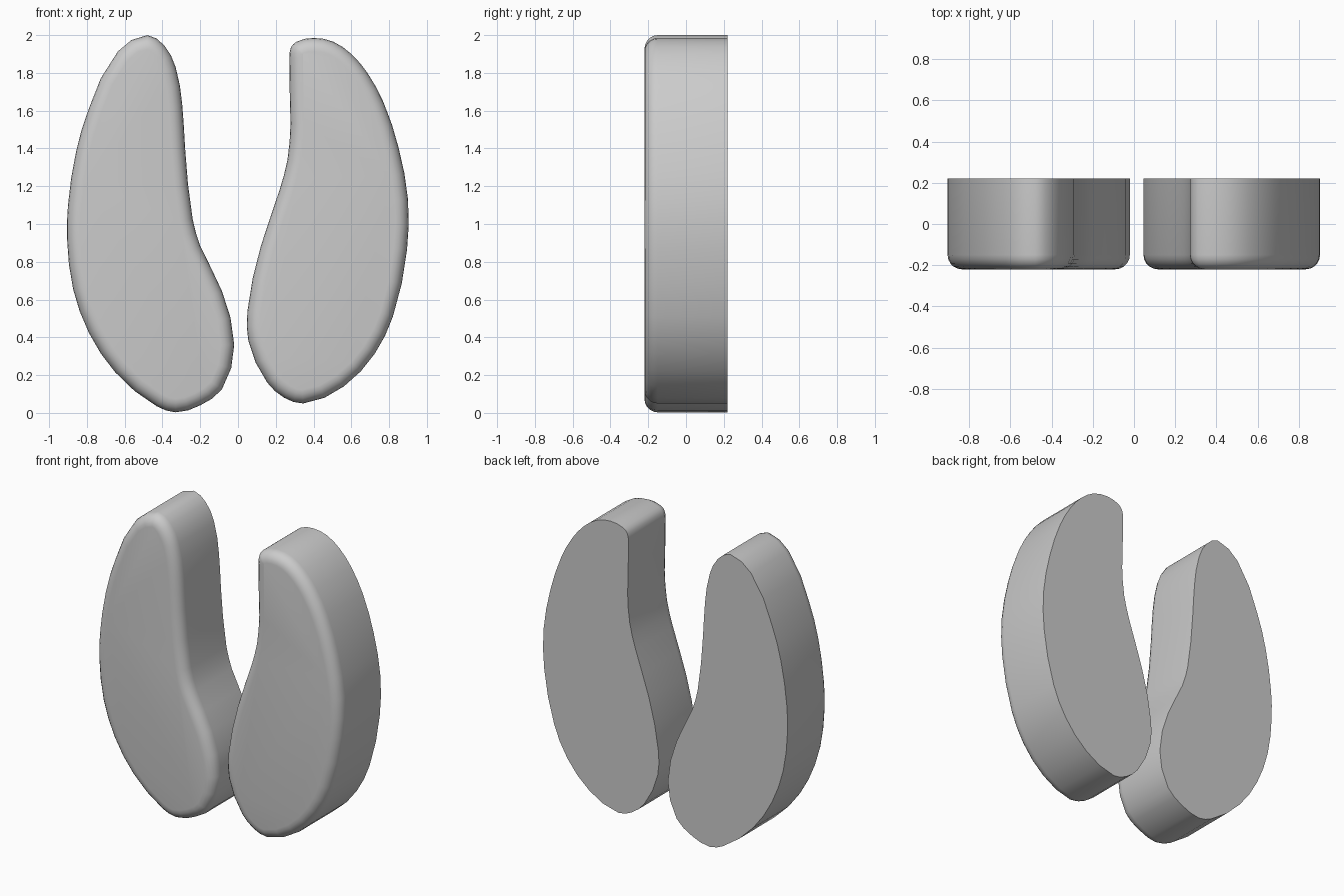
import bpy
import bmesh
import math
from mathutils import Vector
from mathutils.geometry import interpolate_bezier

DEPTH = 0.44
ROUND = 0.07

cube = bpy.data.objects.get("Cube")
if cube:
    bpy.data.objects.remove(cube, do_unlink=True)


def smooth_loop(knots, steps=2):
    """Closed smooth outline through (x, z) knots."""
    pts = [Vector((x, 0, z)) for x, z in knots]
    n = len(pts)

    def tangent(i):
        before = pts[i] - pts[i - 1]
        after = pts[(i + 1) % n] - pts[i]
        return (before.normalized() + after.normalized()).normalized()

    loop = []
    for i in range(n):
        a, b = pts[i], pts[(i + 1) % n]
        reach = (b - a).length / 3
        curve = interpolate_bezier(a, a + tangent(i) * reach,
                                   b - tangent((i + 1) % n) * reach, b, steps + 1)
        loop.extend(curve[:-1])
    return loop


def make_lobe(name, knots):
    """Thick slab with a flat back and a rounded front rim."""
    bm = bmesh.new()
    back = [bm.verts.new(p + Vector((0, DEPTH / 2, 0))) for p in smooth_loop(knots)]
    face = bm.faces.new(back)
    front = bmesh.ops.extrude_face_region(bm, geom=[face], use_keep_orig=True)["geom"]
    verts = [v for v in front if isinstance(v, bmesh.types.BMVert)]
    bmesh.ops.translate(bm, verts=verts, vec=(0, -DEPTH, 0))
    bmesh.ops.recalc_face_normals(bm, faces=bm.faces[:])
    rim = [e for e in bm.edges if all(v.co.y < 0 for v in e.verts)]
    bmesh.ops.bevel(bm, geom=rim, offset=ROUND, offset_type='OFFSET', segments=5,
                    profile=0.5, affect='EDGES', clamp_overlap=False)
    mesh = bpy.data.meshes.new(name)
    bm.to_mesh(mesh)
    bm.free()
    obj = bpy.data.objects.new(name, mesh)
    bpy.context.collection.objects.link(obj)
    bpy.ops.object.select_all(action='DESELECT')
    obj.select_set(True)
    bpy.context.view_layer.objects.active = obj
    bpy.ops.object.shade_smooth_by_angle(angle=math.radians(40))
    return obj


# Taller lobe with a rounded tip
make_lobe("right_lobe", [
    (-.48, 2), (-.635, 1.915), (-.79, 1.61), (-.857, 1.385), (-.9, 1.1),
    (-.905, .92), (-.873, .655), (-.79, .425), (-.65, .215), (-.43, .035),
    (-.33, .003), (-.2, .04), (-.085, .125), (-.02, .36), (-.085, .645),
    (-.2, .885), (-.24, 1.025), (-.28, 1.4), (-.295, 1.63), (-.33, 1.83),
    (-.39, 1.945)])

# Shorter lobe with a tight inner top corner
make_lobe("left_lobe", [
    (.272, 1.88), (.28, 1.935), (.31, 1.965), (.4, 1.985), (.505, 1.965),
    (.6, 1.9), (.685, 1.8), (.77, 1.645), (.85, 1.405), (.9, 1.13),
    (.895, .865), (.82, .51), (.725, .315), (.56, .14), (.345, .05),
    (.245, .08), (.155, .16), (.055, .38), (.05, .54), (.12, .88),
    (.22, 1.18), (.262, 1.34), (.278, 1.53)])
